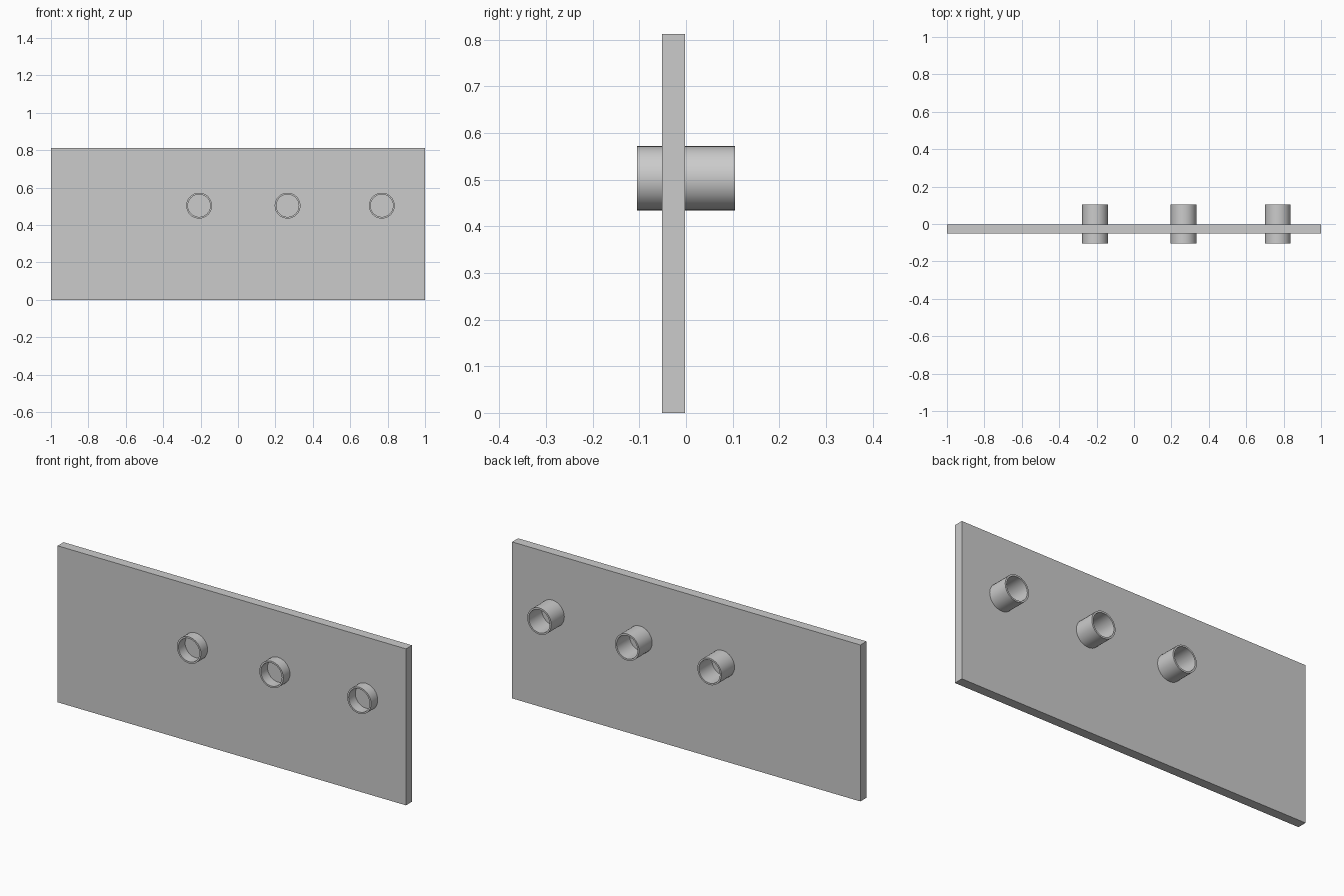
import bpy, bmesh, math

if "Cube" in bpy.data.objects:
    bpy.data.objects.remove(bpy.data.objects["Cube"])

# solid back plate
bpy.ops.mesh.primitive_cube_add(size=1, location=(0, -0.0265, 0.406))
plate = bpy.context.object
plate.name = "back_plate"
plate.scale = (2.0, 0.049, 0.812)
bpy.ops.object.transform_apply(location=False, rotation=False, scale=True)


def tube(name, x, z, outer, inner, y0, y1, sides=32):
    """Open pipe running along y: a rectangular wall section spun round its axis."""
    bm = bmesh.new()
    rings = []
    for r, y in ((outer, y0), (outer, y1), (inner, y1), (inner, y0)):
        rings.append([bm.verts.new((r * math.cos(a), y, r * math.sin(a)))
                      for a in (2 * math.pi * i / sides for i in range(sides))])
    for k in range(4):
        a, b = rings[k], rings[(k + 1) % 4]
        for i in range(sides):
            j = (i + 1) % sides
            bm.faces.new((a[i], a[j], b[j], b[i]))
    bmesh.ops.recalc_face_normals(bm, faces=bm.faces)
    mesh = bpy.data.meshes.new(name)
    bm.to_mesh(mesh)
    bm.free()
    obj = bpy.data.objects.new(name, mesh)
    obj.location = (x, 0, z)
    bpy.context.collection.objects.link(obj)
    bpy.ops.object.select_all(action='DESELECT')
    obj.select_set(True)
    bpy.context.view_layer.objects.active = obj
    bpy.ops.object.shade_smooth_by_angle(angle=math.radians(30))


# three pipes passing through the plate
for n, x in enumerate((-0.208, 0.265, 0.769), 1):
    tube(f"pipe_{n}", x, 0.503, 0.069, 0.06, -0.105, 0.105)
